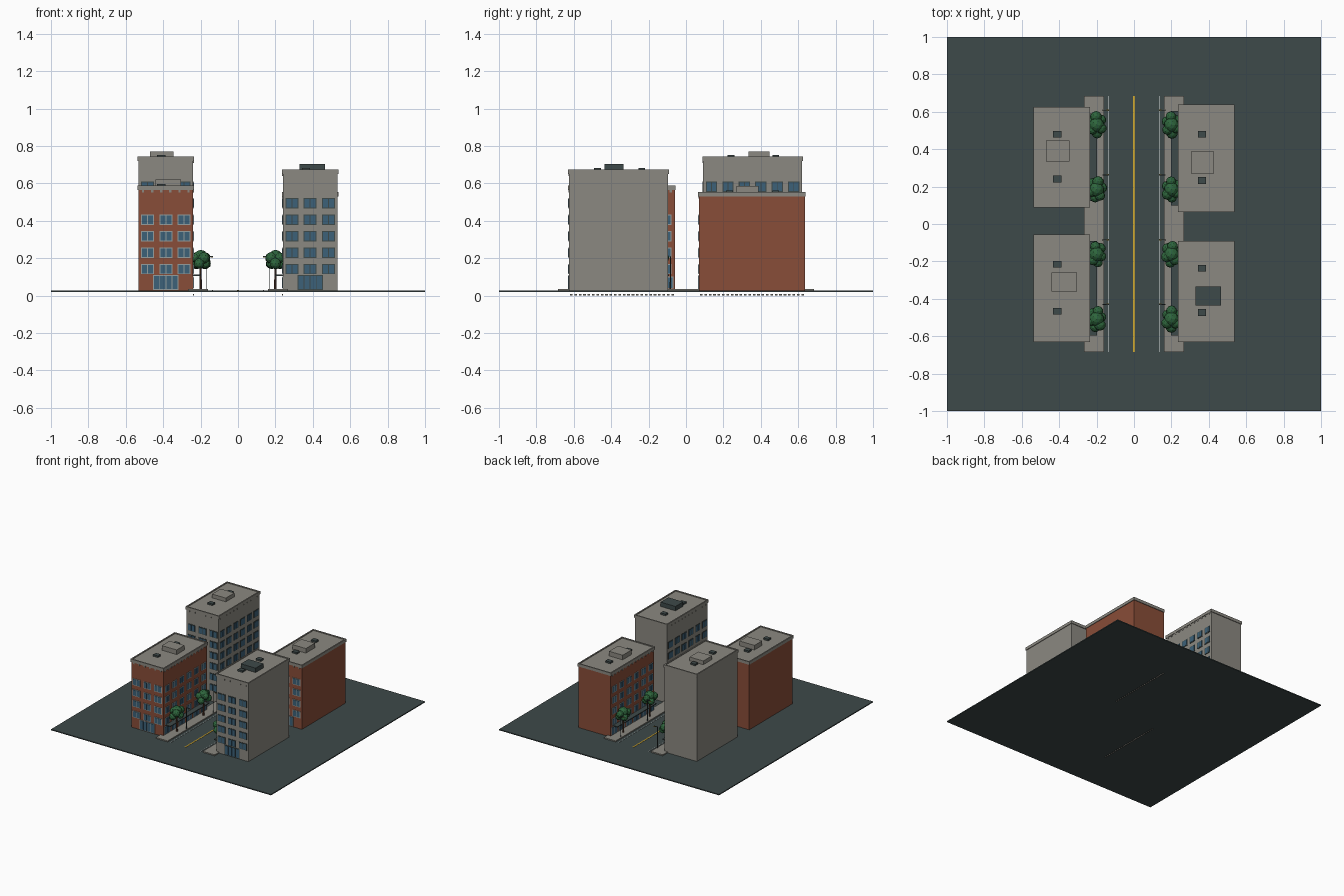
import bpy, bmesh, math, random
from mathutils import Matrix, Vector

random.seed(4)
cube = bpy.data.objects.get("Cube")
if cube:
    bpy.data.objects.remove(cube, do_unlink=True)


def material(name, rgb):
    m = bpy.data.materials.new(name)
    m.use_nodes = True
    m.diffuse_color = (*rgb, 1)
    m.node_tree.nodes["Principled BSDF"].inputs["Base Color"].default_value = (*rgb, 1)
    return m


SLATE = material("dark slate", (0.048, 0.067, 0.067))
STONE = material("warm grey stone", (0.26, 0.25, 0.22))
BRICK = material("red brick", (0.25, 0.075, 0.04))
GLASS = material("blue glass", (0.045, 0.12, 0.19))
FRAME = material("pale frame", (0.30, 0.34, 0.34))
LEAF = material("leaf green", (0.027, 0.13, 0.045))
BARK = material("bark brown", (0.10, 0.04, 0.02))
YELLOW = material("road yellow", (0.65, 0.40, 0.03))
GROUND, WALK = 0.027, 0.036


class Part:
    """Collects simple solids into one named object of one colour."""

    def __init__(self, name, mat):
        self.name, self.mat, self.bm = name, mat, bmesh.new()

    def box(self, x, y, z):
        size = [b - a for a, b in (x, y, z)]
        mid = [(a + b) / 2 for a, b in (x, y, z)]
        m = Matrix.Translation(mid) @ Matrix.Diagonal((*size, 1))
        bmesh.ops.create_cube(self.bm, size=1, matrix=m)

    def rod(self, x, y, z, r1, r2, sides=8):
        m = Matrix.Translation((x, y, sum(z) / 2))
        bmesh.ops.create_cone(self.bm, cap_ends=True, segments=sides, radius1=r1,
                              radius2=r2, depth=z[1] - z[0], matrix=m)

    def ball(self, centre, r):
        bmesh.ops.create_icosphere(self.bm, subdivisions=2, radius=r,
                                   matrix=Matrix.Translation(centre))

    def finish(self):
        mesh = bpy.data.meshes.new(self.name)
        self.bm.to_mesh(mesh)
        self.bm.free()
        mesh.materials.append(self.mat)
        obj = bpy.data.objects.new(self.name, mesh)
        bpy.context.collection.objects.link(obj)
        return obj


def around(c, half):
    return (c - half, c + half)


def span(a, b):
    return (min(a, b), max(a, b))


def wall_box(part, wall, u, z, out, back=0.004):
    """Box on a wall: u runs along the wall, out is how far it stands proud."""
    axis, at, sign = wall
    depth = span(at - sign * back, at + sign * out)
    part.box(*((depth, u) if axis == "x" else (u, depth)), z)


def window(frame, glass, wall, u, z, w, h, panes=2):
    wall_box(frame, wall, around(u, w / 2), around(z, h / 2), 0.003)
    step = (w - 0.006) / panes
    for i in range(panes):
        c = u + (i - (panes - 1) / 2) * step
        wall_box(glass, wall, around(c, step / 2 - 0.0025), around(z, h / 2 - 0.005), 0.005)


def building(name, side, y, top, rows, mat, frame_mat, box_x, box_y, box_top, box_mat, vent_x, vents):
    x = span(side * 0.24, side * 0.532)
    street = ("x", side * 0.24, -side)
    front = ("y", y[0], -1)
    body = Part(name + "_walls", mat)
    body.box(x, y, (0.024, top - 0.012))
    body.finish()

    # cornice with a raised parapet rim
    rim = Part(name + "_cornice", STONE)
    ox, oy = (x[0] - 0.005, x[1] + 0.005), (y[0] - 0.005, y[1] + 0.005)
    rim.box(ox, oy, (top - 0.024, top - 0.006))
    for e in (0, 1):
        s = 1 - 2 * e
        rim.box(span(ox[e], ox[e] + s * 0.01), oy, (top - 0.007, top))
        rim.box(ox, span(oy[e], oy[e] + s * 0.01), (top - 0.007, top))
    # small blocks below the cornice on the decorated sides
    for wall, (a, b) in ((front, x), (street, y)):
        n = round((b - a) / 0.045)
        for i in range(n):
            u = a + (i + 0.5) * (b - a) / n
            wall_box(rim, wall, around(u, 0.006), (top - 0.036, top - 0.022), 0.004)
    rim.finish()

    # windows on the front and the street side
    frame, glass = Part(name + "_frames", frame_mat), Part(name + "_glass", GLASS)
    mid_x, n = sum(x) / 2, 6
    pitch = (y[1] - y[0]) / n
    cols = [y[0] + (i + 0.5) * pitch for i in range(n)]
    for r in range(rows):
        z = 0.142 + r * 0.088
        for i in (-1, 0, 1):
            window(frame, glass, front, mid_x + i * 0.098, z, 0.07, 0.055)
        for u in cols:
            window(frame, glass, street, u, z, 0.06, 0.055)
    # entrance and shopfront
    window(frame, glass, front, mid_x, 0.07, 0.135, 0.08, 4)
    for u in cols:
        window(frame, glass, street, u, 0.07, pitch - 0.015, 0.066)
    frame.finish()
    glass.finish()
    awning = Part(name + "_awning", SLATE)
    wall_box(awning, street, (y[0] + 0.03, y[1] - 0.03), (0.105, 0.112), 0.042)
    awning.finish()

    # rooftop plant and vents
    plant = Part(name + "_roof_unit", box_mat)
    plant.box(box_x, box_y, (top - 0.008, box_top))
    plant.finish()
    vent = Part(name + "_roof_vents", SLATE)
    for v in vents:
        vent.box(around(vent_x, 0.022), around(v, 0.018), (top - 0.008, top + 0.008))
    vent.finish()

    # footing blocks showing below the brick shopfronts
    if mat == BRICK:
        foot = Part(name + "_footings", STONE)
        count = 24
        for i in range(count):
            u = y[0] + (i + 0.5) * (y[1] - y[0]) / count
            wall_box(foot, street, around(u, 0.007), (0, 0.01), 0.004, 0)
        foot.finish()


building("front_right_block", -1, (-0.625, -0.06), 0.588, 4, BRICK, FRAME,
         (-0.44, -0.305), (-0.36, -0.26), 0.62, STONE, -0.41, (-0.215, -0.467))
building("front_left_block", 1, (-0.625, -0.097), 0.675, 5, STONE, SLATE,
         (0.33, 0.465), (-0.435, -0.335), 0.705, SLATE, 0.363, (-0.237, -0.473))
building("back_left_block", 1, (0.07, 0.635), 0.555, 4, BRICK, FRAME,
         (0.305, 0.428), (0.27, 0.387), 0.587, STONE, 0.363, (0.48, 0.233))
building("back_right_block", -1, (0.092, 0.62), 0.745, 6, STONE, SLATE,
         (-0.47, -0.345), (0.335, 0.447), 0.77, STONE, -0.41, (0.48, 0.24))

# ground, pavements and road markings
ground = Part("ground", SLATE)
ground.box((-1, 1), (-1, 1), (0.019, GROUND))
ground.finish()
LENGTH = (-0.685, 0.685)
pavement = Part("pavements", STONE)
edge_lines = Part("road_edge_lines", FRAME)
for s in (-1, 1):
    pavement.box(span(s * 0.16, s * 0.267), LENGTH, (0.022, WALK))
    edge_lines.box(around(s * 0.137, 0.003), LENGTH, (0.024, GROUND + 0.002))
pavement.finish()
edge_lines.finish()
centre = Part("road_centre_line", YELLOW)
centre.box((-0.005, 0.005), LENGTH, (0.024, GROUND + 0.002))
centre.finish()

# street trees and lamp posts
trunks, crowns = Part("tree_trunks", BARK), Part("tree_crowns", LEAF)
lamps, heads = Part("lamp_posts", SLATE), Part("lamp_heads", YELLOW)
for s in (-1, 1):
    for i in range(4):
        y = -0.508 + i * 0.346
        trunks.rod(s * 0.2, y, (0.03, 0.17), 0.007, 0.005)
        crowns.ball((s * 0.2, y, 0.205), 0.04)
        turn = random.uniform(0, 1)
        for k in range(6):
            a = turn + k * math.tau / 6
            lift = 0.012 if k % 2 else -0.018
            crowns.ball(Vector((s * 0.2 + 0.026 * math.cos(a), y + 0.044 * math.sin(a), 0.19 + lift)),
                        random.uniform(0.026, 0.031))
        y += 0.078
        lamps.rod(s * 0.167, y, (0.03, 0.21), 0.003, 0.0025, 6)
        lamps.box(span(s * 0.167, s * 0.135), around(y, 0.002), (0.207, 0.211))
        heads.box(around(s * 0.141, 0.007), around(y, 0.004), (0.203, 0.207))
for part in (trunks, crowns, lamps, heads):
    part.finish()
